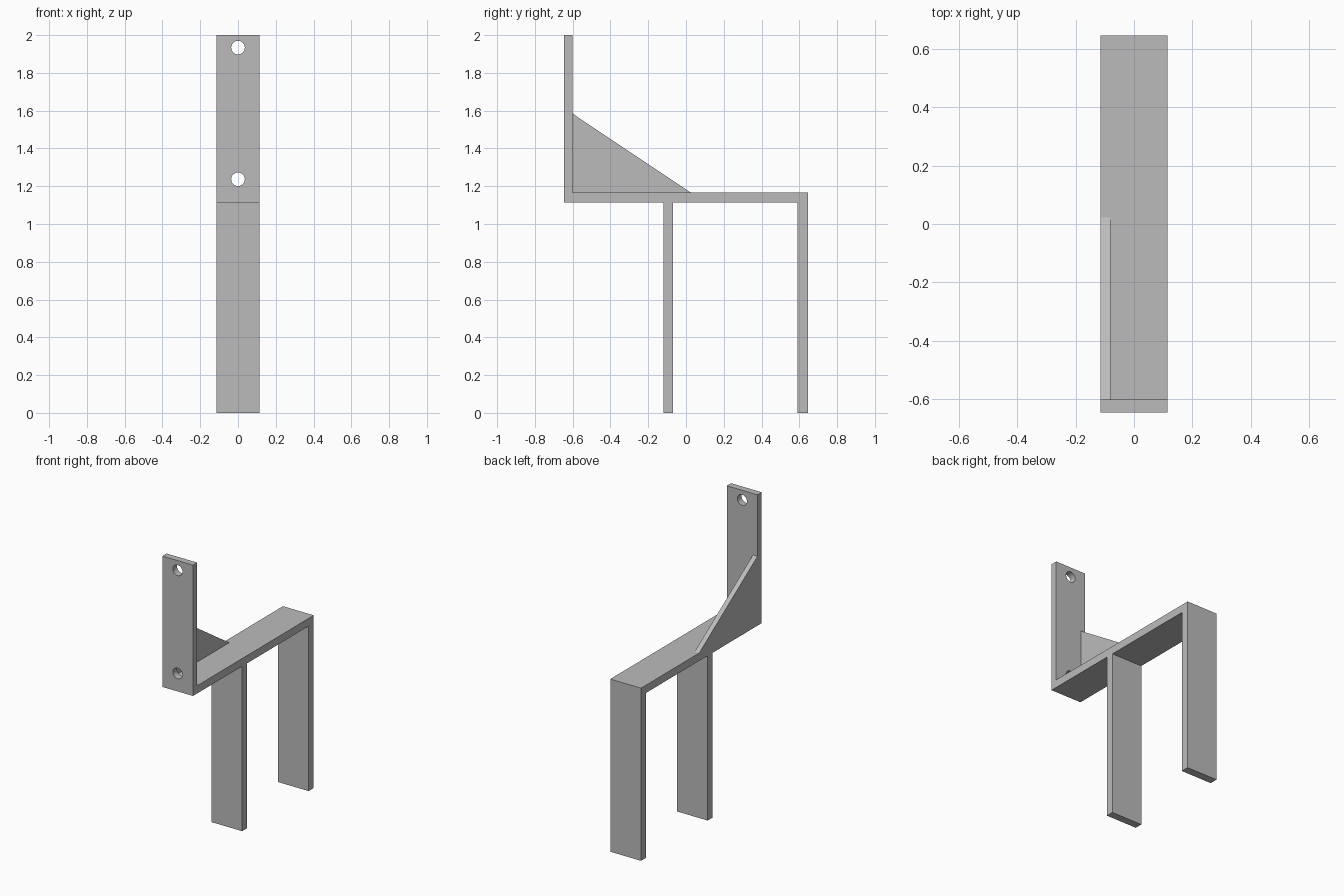
import bpy
import bmesh
from math import radians
from mathutils import Vector

cube = bpy.data.objects.get("Cube")
if cube:
    bpy.data.objects.remove(cube, do_unlink=True)

grey = bpy.data.materials.new("plain grey")
grey.use_nodes = True
colour = (0.5, 0.5, 0.5, 1)
grey.diffuse_color = colour
grey.node_tree.nodes["Principled BSDF"].inputs["Base Color"].default_value = colour

HALF_WIDTH = 0.115
FRONT, BACK = -0.645, 0.645
PLATE_BACK = -0.6
SHELF_LOW, SHELF_TOP = 1.115, 1.168


def extrude_profile(name, points, x0, x1):
    """Extrude a side profile of (y, z) points from x0 to x1."""
    bm = bmesh.new()
    face = bm.faces.new([bm.verts.new((x0, y, z)) for y, z in points])
    result = bmesh.ops.extrude_face_region(bm, geom=[face])
    moved = [v for v in result["geom"] if isinstance(v, bmesh.types.BMVert)]
    bmesh.ops.translate(bm, verts=moved, vec=Vector((x1 - x0, 0, 0)))
    bmesh.ops.recalc_face_normals(bm, faces=bm.faces)
    mesh = bpy.data.meshes.new(name)
    bm.to_mesh(mesh)
    bm.free()
    mesh.materials.append(grey)
    obj = bpy.data.objects.new(name, mesh)
    bpy.context.collection.objects.link(obj)
    return obj


# Upright plate, shelf and two legs as one bent strip
leg_front, leg_back, rear_inner = -0.12, -0.068, 0.59
bracket = extrude_profile("bracket_frame", [
    (FRONT, 2), (FRONT, SHELF_LOW),
    (leg_front, SHELF_LOW), (leg_front, 0), (leg_back, 0), (leg_back, SHELF_LOW),
    (rear_inner, SHELF_LOW), (rear_inner, 0), (BACK, 0), (BACK, SHELF_TOP),
    (PLATE_BACK, SHELF_TOP), (PLATE_BACK, 2),
], -HALF_WIDTH, HALF_WIDTH)

# Triangular gusset along one edge
extrude_profile("gusset", [
    (PLATE_BACK, SHELF_TOP), (0.023, SHELF_TOP), (PLATE_BACK, 1.584),
], -HALF_WIDTH, -0.081)

# Screw holes through the upright plate
for label, z in (("lower", 1.237), ("upper", 1.934)):
    bpy.ops.mesh.primitive_cylinder_add(
        vertices=32, radius=0.036, depth=0.2,
        location=(0, (FRONT + PLATE_BACK) / 2, z), rotation=(radians(90), 0, 0))
    cutter = bpy.context.object
    cutter.name = label + "_hole_cutter"
    cutter.data.materials.append(grey)
    cutter.hide_render = True
    cutter.hide_viewport = True
    cutter.display_type = 'WIRE'
    cut = bracket.modifiers.new(label + " hole", 'BOOLEAN')
    cut.operation = 'DIFFERENCE'
    cut.solver = 'EXACT'
    cut.object = cutter
